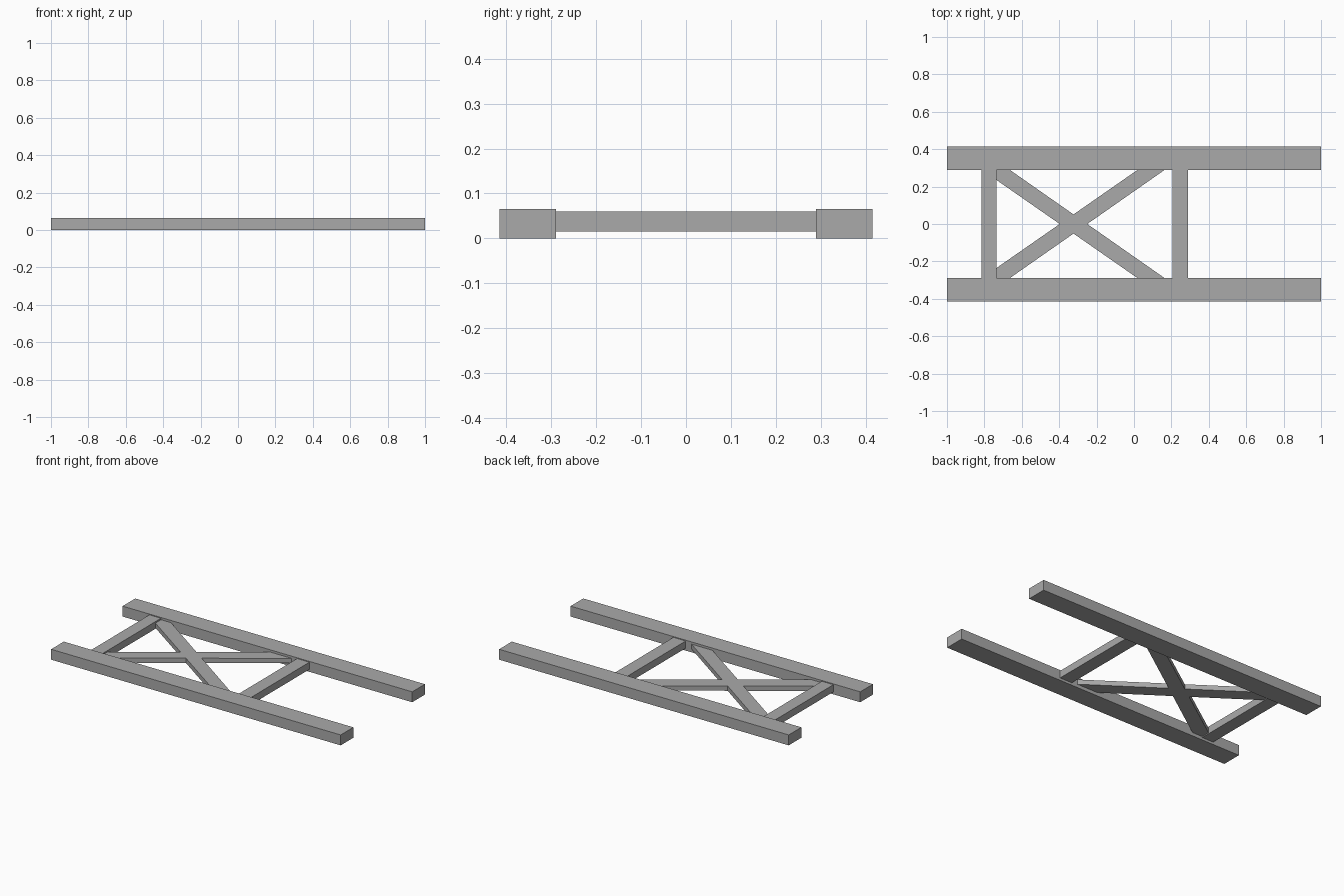
import bpy, bmesh

if "Cube" in bpy.data.objects:
    bpy.data.objects.remove(bpy.data.objects["Cube"])

grey = bpy.data.materials.new("grey")
grey.diffuse_color = (0.4, 0.4, 0.4, 1)
grey.use_nodes = True
grey.node_tree.nodes["Principled BSDF"].inputs["Base Color"].default_value = grey.diffuse_color


def prism(name, outline, z0, z1):
    """Extrude a flat outline from z0 up to z1."""
    bm = bmesh.new()
    face = bm.faces.new([bm.verts.new((x, y, z0)) for x, y in outline])
    top = bmesh.ops.extrude_face_region(bm, geom=[face])["geom"]
    verts = [v for v in top if isinstance(v, bmesh.types.BMVert)]
    bmesh.ops.translate(bm, vec=(0, 0, z1 - z0), verts=verts)
    bmesh.ops.recalc_face_normals(bm, faces=bm.faces)
    mesh = bpy.data.meshes.new(name)
    bm.to_mesh(mesh)
    bm.free()
    mesh.materials.append(grey)
    obj = bpy.data.objects.new(name, mesh)
    bpy.context.collection.objects.link(obj)
    return obj


def bar(name, x0, x1, y0, y1, z0, z1):
    return prism(name, [(x0, y0), (x1, y0), (x1, y1), (x0, y1)], z0, z1)


# Long side rails
bar("front_rail", -1, 1, -0.415, -0.29, 0, 0.065)
bar("back_rail", -1, 1, 0.29, 0.415, 0, 0.065)

# Cross bars between the rails
bar("left_crossbar", -0.815, -0.735, -0.29, 0.29, 0.015, 0.06)
bar("right_crossbar", 0.205, 0.29, -0.29, 0.29, 0.015, 0.06)

# Diagonal braces, trimmed flush with the rails and the left cross bar
for name, s in (("falling_brace", 1), ("rising_brace", -1)):
    outline = [(-0.735, 0.235), (-0.735, 0.29), (-0.665, 0.29),
               (0.165, -0.29), (0.02, -0.29)]
    prism(name, [(x, s * y) for x, y in outline], 0.021, 0.051)
